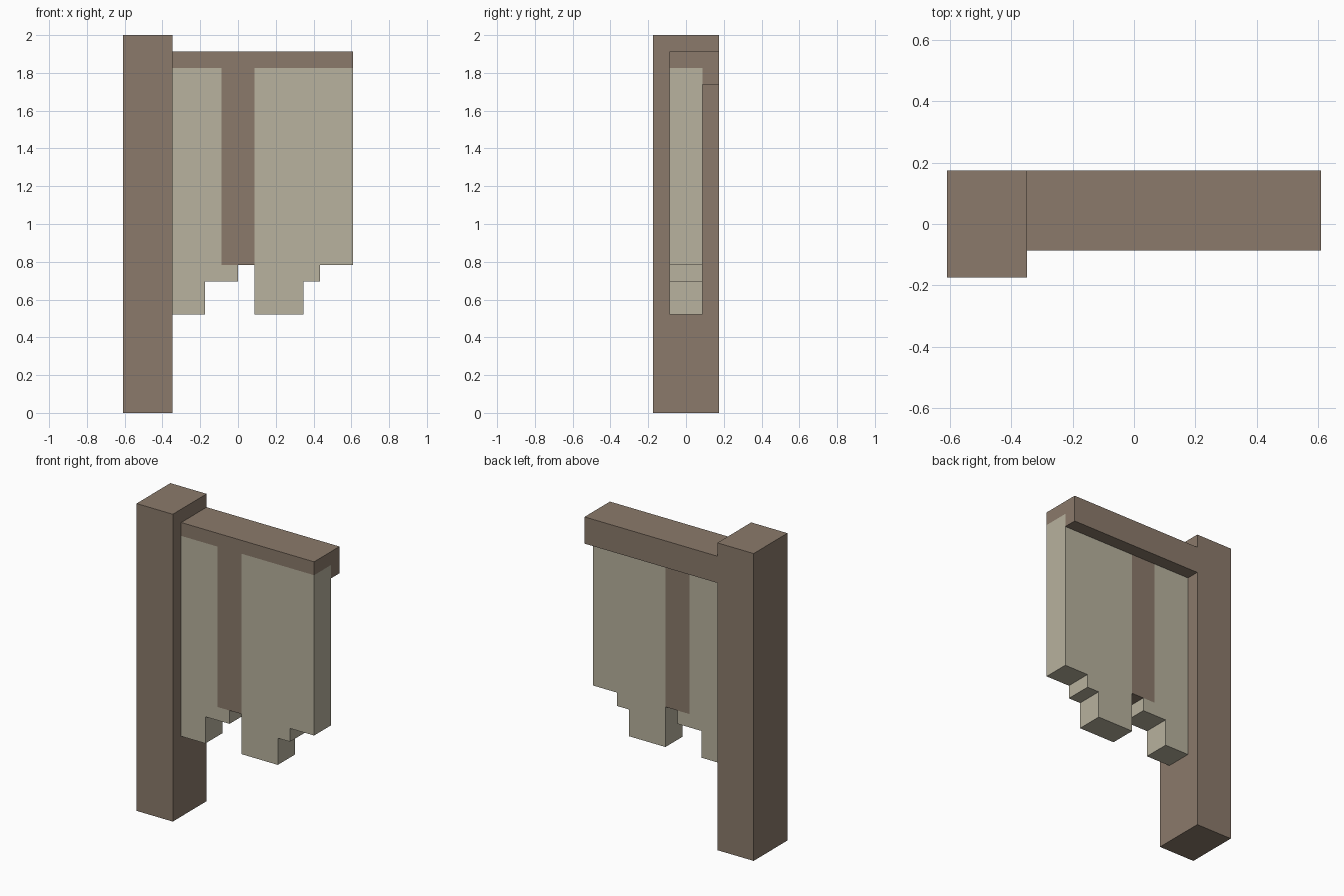
import bpy
import bmesh
from mathutils import Vector

U = 2 / 23  # one block unit

cube = bpy.data.objects.get("Cube")
if cube:
    bpy.data.objects.remove(cube, do_unlink=True)


def make_material(name, rgb):
    mat = bpy.data.materials.new(name)
    mat.use_nodes = True
    mat.diffuse_color = (*rgb, 1)
    bsdf = next(n for n in mat.node_tree.nodes if n.type == "BSDF_PRINCIPLED")
    bsdf.inputs["Base Color"].default_value = (*rgb, 1)
    bsdf.inputs["Roughness"].default_value = 0.9
    return mat


def extrude_profile(name, points, axis, start, end, mat):
    """Extrude a flat outline, in block units, along x or y."""
    bm = bmesh.new()
    if axis == "y":
        coords = [Vector((a, start, z)) for a, z in points]
        step = Vector((0, end - start, 0))
    else:
        coords = [Vector((start, a, z)) for a, z in points]
        step = Vector((end - start, 0, 0))
    face = bm.faces.new([bm.verts.new(c * U) for c in coords])
    result = bmesh.ops.extrude_face_region(bm, geom=[face], use_keep_orig=True)
    moved = [g for g in result["geom"] if isinstance(g, bmesh.types.BMVert)]
    bmesh.ops.translate(bm, verts=moved, vec=step * U)
    bmesh.ops.recalc_face_normals(bm, faces=bm.faces)
    mesh = bpy.data.meshes.new(name)
    bm.to_mesh(mesh)
    bm.free()
    mesh.materials.append(mat)
    obj = bpy.data.objects.new(name, mesh)
    bpy.context.collection.objects.link(obj)
    return obj


def rectangle(a0, a1, z0, z1):
    return [(a0, z0), (a1, z0), (a1, z1), (a0, z1)]


wood = make_material("brown wood", (0.258, 0.195, 0.147))
cloth = make_material("pale cloth", (0.479, 0.445, 0.342))

# Upright post
extrude_profile("post", rectangle(-7, -4, 0, 23), "y", -2, 2, wood)

# Crossbeam with a deeper lip along the back
beam = [(-1, 21), (1, 21), (1, 20), (2, 20), (2, 22), (-1, 22)]
extrude_profile("crossbeam", beam, "x", -4, 7, wood)

# Banner cloth with ragged stepped hems, either side of the stripe
inner = [(-4, 6), (-2, 6), (-2, 8), (0, 8), (0, 9), (-1, 9), (-1, 21), (-4, 21)]
outer = [(1, 6), (4, 6), (4, 8), (5, 8), (5, 9), (7, 9), (7, 21), (1, 21)]
extrude_profile("banner_inner_panel", inner, "y", -1, 1, cloth)
extrude_profile("banner_outer_panel", outer, "y", -1, 1, cloth)

# Central brown stripe
extrude_profile("banner_stripe", rectangle(-1, 1, 9, 21), "y", -1, 1, wood)
